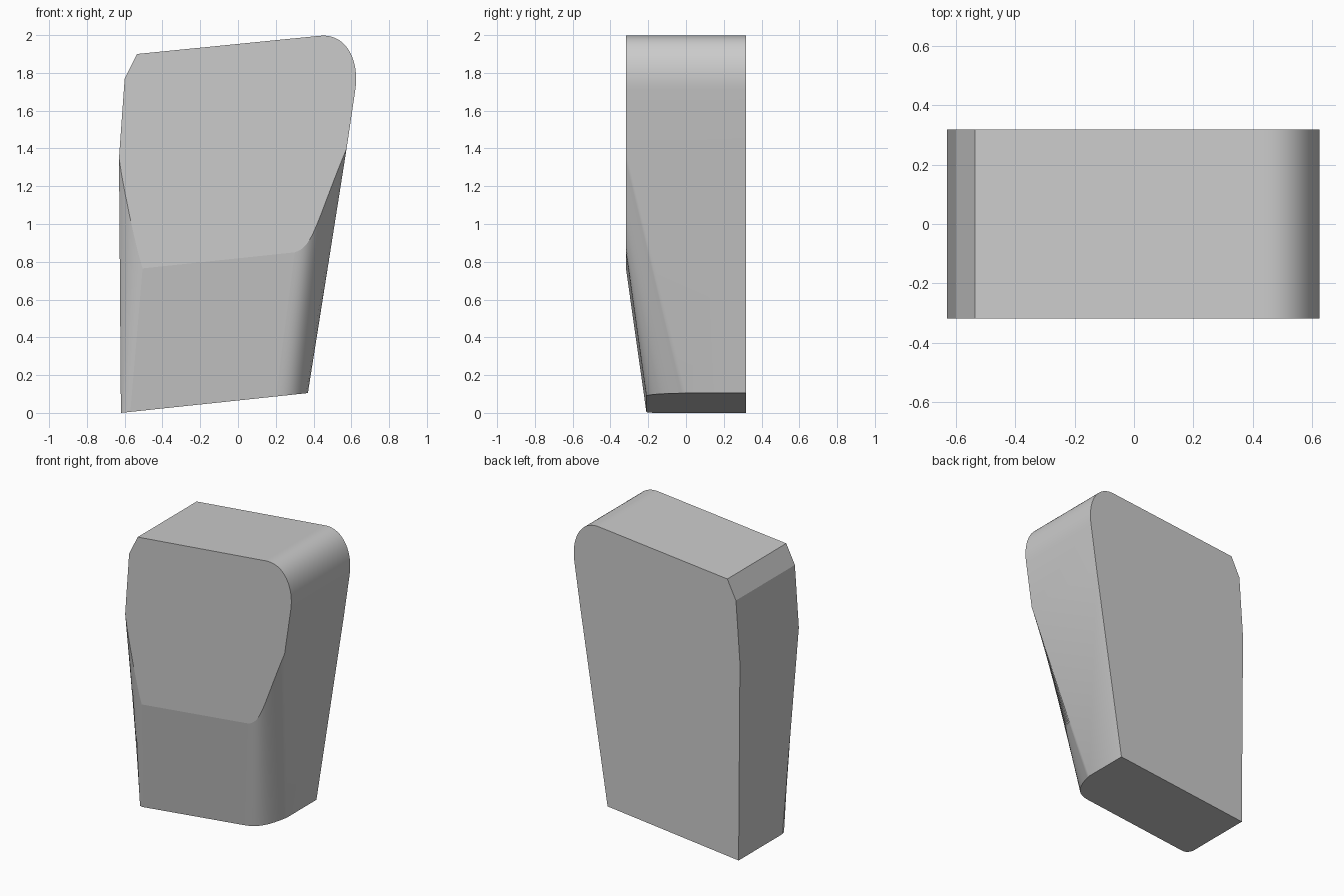
import bpy, bmesh

if "Cube" in bpy.data.objects:
    bpy.data.objects.remove(bpy.data.objects["Cube"])

HALF = 0.318   # half the depth


def bezier(a, b, c, d, n):
    """Points along a cubic curve, both ends included."""
    pts = []
    for i in range(n + 1):
        t = i / n
        w = ((1-t)**3, 3*t*(1-t)**2, 3*t*t*(1-t), t**3)
        pts.append(tuple(sum(k * p[j] for k, p in zip(w, (a, b, c, d))) for j in range(2)))
    return pts


bm = bmesh.new()
vert = lambda x, y, z: bm.verts.new((x, y, z))
base_z = lambda x: 0.106 * (x + 0.62)   # sloping underside

# Upper outline (x, z): right side, rounded shoulder, clipped left corner
shoulder = bezier((0.621, 1.71), (0.645, 1.87), (0.57, 2.013), (0.43, 1.996), 20)
outline = [(0.575, 1.40)] + shoulder + [(-0.535, 1.90), (-0.60, 1.77), (-0.63, 1.35)]
front = [vert(x, -HALF, z) for x, z in outline]
back = [vert(x, HALF, z) for x, z in outline]
back_l = vert(-0.62, HALF, 0)
back_r = vert(0.37, HALF, base_z(0.37))

# Lower front: rounded corners ruled between underside edge and front face
N_L, N_R = 6, 16
low_xy = (bezier((-0.62, -0.155), (-0.617, -0.185), (-0.60, -0.21), (-0.57, -0.21), N_L)
          + bezier((0.20, -0.21), (0.31, -0.21), (0.345, -0.12), (0.37, 0.0), N_R))
high_xz = (bezier((-0.63, 1.35), (-0.61, 1.20), (-0.54, 0.87), (-0.505, 0.765), N_L)
           + bezier((0.30, 0.85), (0.40, 0.88), (0.41, 1.0), (0.575, 1.40), N_R))
low = [vert(x, y, base_z(x)) for x, y in low_xy]
high = [front[-1]] + [vert(x, -HALF, z) for x, z in high_xz[1:-1]] + [front[0]]

for i in range(len(low) - 1):
    f = bm.faces.new((low[i], low[i+1], high[i+1], high[i]))
    f.smooth = i != N_L

# Rim strip across the top and upper sides
for i in range(len(outline) - 1):
    f = bm.faces.new((front[i], back[i], back[i+1], front[i+1]))
    f.smooth = i <= len(shoulder)

# Front, back, underside and lower sides
bm.faces.new(front + high[1:-1])
bm.faces.new(back + [back_l, back_r])
bm.faces.new(low + [back_r, back_l])
bm.faces.new((low[-1], back_r, back[0], front[0])).smooth = True
bm.faces.new((low[0], front[-1], back[-1], back_l))

bmesh.ops.recalc_face_normals(bm, faces=bm.faces)
for e in bm.edges:
    if not all(f.smooth for f in e.link_faces):
        e.smooth = False

mesh = bpy.data.meshes.new("tapered_block")
bm.to_mesh(mesh)
bm.free()
bpy.context.collection.objects.link(bpy.data.objects.new("tapered_block", mesh))
